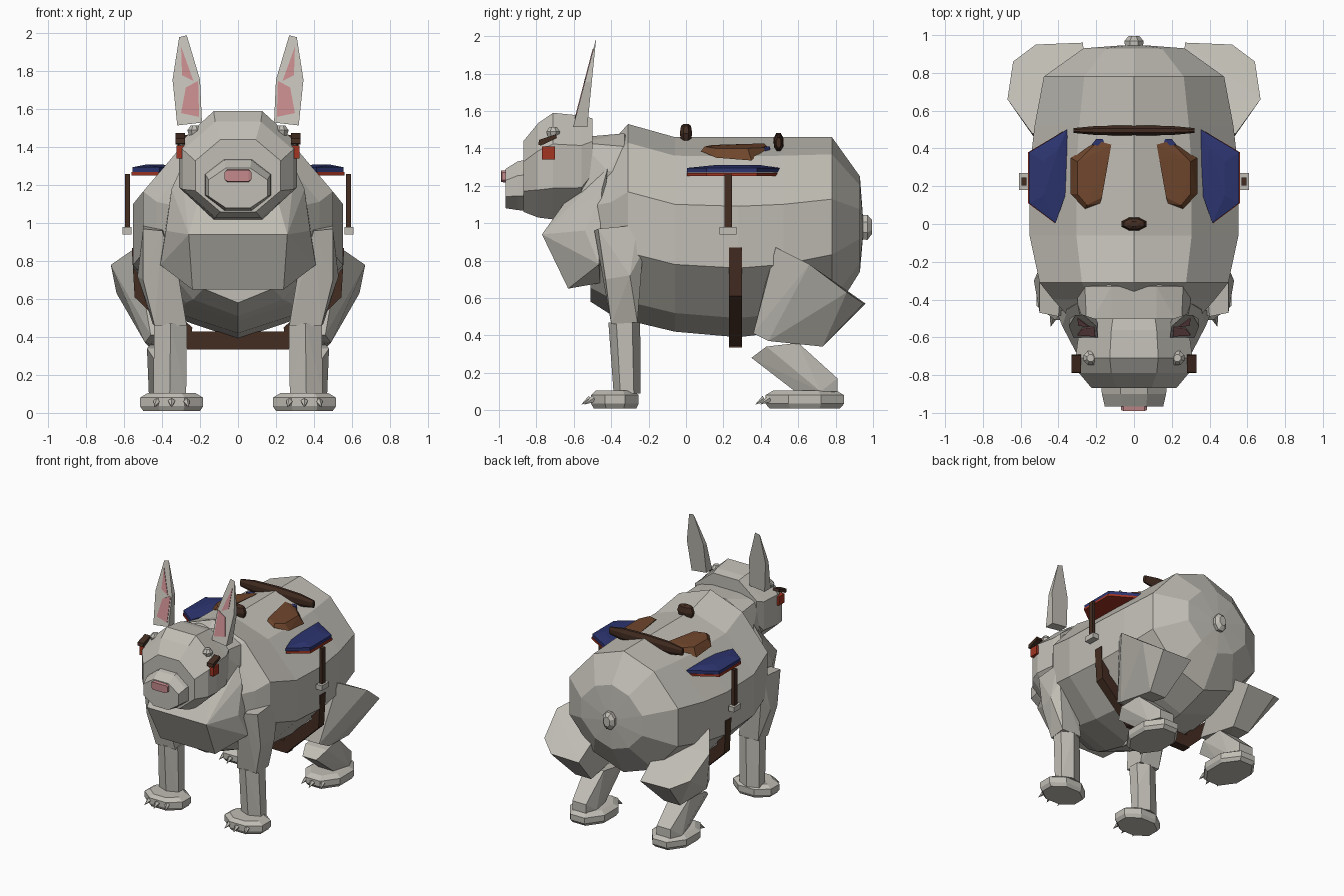
import bpy, bmesh
from math import sin, cos, pi, radians
from mathutils import Vector

default_cube = bpy.data.objects.get("Cube")
if default_cube:
    bpy.data.objects.remove(default_cube, do_unlink=True)


def material(name, red, green, blue):
    mat = bpy.data.materials.new(name)
    mat.use_nodes = True
    mat.diffuse_color = (red, green, blue, 1)
    mat.node_tree.nodes["Principled BSDF"].inputs["Base Color"].default_value = (red, green, blue, 1)
    return mat


hide = material("warm grey hide", .53, .51, .46)
pink = material("pink skin", .55, .25, .26)
blue = material("blue cloth", .026, .035, .16)
red = material("red trim", .36, .035, .016)
tan = material("saddle brown", .16, .062, .026)
leather = material("dark leather", .056, .026, .016)


def finish(name, bm, mat):
    bmesh.ops.recalc_face_normals(bm, faces=bm.faces)
    mesh = bpy.data.meshes.new(name)
    bm.to_mesh(mesh)
    bm.free()
    mesh.materials.append(mat)
    part = bpy.data.objects.new(name, mesh)
    bpy.context.scene.collection.objects.link(part)


def hull(name, mat, points):
    """Faceted solid wrapped around a few corner points."""
    bm = bmesh.new()
    for point in points:
        bm.verts.new(point)
    result = bmesh.ops.convex_hull(bm, input=bm.verts)
    loose = {item for item in result["geom_interior"] + result["geom_unused"]
             if isinstance(item, bmesh.types.BMVert)}
    bmesh.ops.delete(bm, geom=list(loose), context="VERTS")
    bmesh.ops.dissolve_limit(bm, angle_limit=radians(2), verts=bm.verts, edges=bm.edges)
    finish(name, bm, mat)


def pair(name, mat, points):
    """The same solid on the left (+x) and the right."""
    for label, side in (("left", 1), ("right", -1)):
        hull(label + "_" + name, mat, [(side * x, y, z) for x, y, z in points])


def both(points):
    return [(side * x, y, z) for x, y, z in points for side in (1, -1)]


def box(x0, x1, y0, y1, z0, z1):
    return [(x, y, z) for x in (x0, x1) for y in (y0, y1) for z in (z0, z1)]


def disc(x, y, z, rx, ry, sides=8):
    return [(x + rx * cos(2 * pi * (i + .5) / sides), y + ry * sin(2 * pi * (i + .5) / sides), z)
            for i in range(sides)]


def slab(outline, z0, z1):
    return [(x, y, z) for x, y in outline for z in (z0, z1)]


def loft(name, mat, sides, turn, rings, pinch=0):
    """Skin rings given as (y, low z, high z, half width); pinch narrows top and bottom."""
    bm = bmesh.new()
    loops = []
    for y, low, high, half in rings:
        mid, tall = (low + high) / 2, (high - low) / 2
        loop = []
        for i in range(sides):
            c, s = cos(turn + 2 * pi * i / sides), sin(turn + 2 * pi * i / sides)
            loop.append(bm.verts.new((half * c * (1 - pinch * abs(s)), y, mid + tall * s)))
        loops.append(loop)
    for a, b in zip(loops, loops[1:]):
        for i in range(sides):
            j = (i + 1) % sides
            bm.faces.new((a[i], a[j], b[j], b[i]))
    bm.faces.new(loops[0])
    bm.faces.new(loops[-1])
    finish(name, bm, mat)


def spike(name, mat, base, tip, radius):
    """Small cone from base to tip."""
    base, tip = Vector(base), Vector(tip)
    bm = bmesh.new()
    bmesh.ops.create_cone(bm, cap_ends=True, segments=5, radius1=radius, radius2=0,
                          depth=(tip - base).length)
    turn = (tip - base).to_track_quat("Z", "Y").to_matrix().to_4x4()
    bmesh.ops.transform(bm, matrix=turn, verts=bm.verts)
    bmesh.ops.translate(bm, vec=(base + tip) / 2, verts=bm.verts)
    finish(name, bm, mat)


# Barrel body with a raised ridge over the shoulders
loft("body", hide, 10, pi / 2, [
    (-.51, .58, 1.36, .37), (-.4, .51, 1.43, .48), (-.31, .48, 1.53, .56),
    (-.06, .42, 1.46, .62), (.28, .39, 1.46, .62), (.52, .42, 1.46, .59),
    (.78, .5, 1.46, .535), (.93, .74, 1.25, .3), (.945, .91, 1.05, .08)], .2)

# Neck and hanging chest
hull("neck", hide, both([
    (.12, -.33, 1.48), (.26, -.33, 1.41), (.12, -.56, 1.46), (.25, -.56, 1.43),
    (.3, -.42, 1.28), (.3, -.2, 1.25), (.27, -.56, 1.15)]))
hull("chest", hide, both([
    (.26, -.77, .94), (.41, -.465, .78), (.24, -.63, .65), (.2, -.62, 1.15),
    (.35, -.45, 1.18), (.3, -.42, 1.29), (.25, -.46, .68), (.38, -.54, .96)]))

# Head, snout, nose
octant = pi / 8
wide = 1 / cos(octant)


def octagonal(rings):
    return [(y, (lo + hi) / 2 - (hi - lo) / 2 * wide, (lo + hi) / 2 + (hi - lo) / 2 * wide, w * wide)
            for y, lo, hi, w in rings]


loft("head", hide, 8, octant, octagonal([
    (-.5, 1.14, 1.56, .27), (-.56, 1.03, 1.575, .29), (-.71, 1.02, 1.59, .31),
    (-.79, 1.03, 1.535, .29), (-.868, 1.06, 1.44, .225)]))
loft("snout", hide, 8, octant, octagonal([
    (-.8, 1.06, 1.35, .18), (-.9, 1.07, 1.33, .17), (-.965, 1.08, 1.29, .155)]))
hull("nose", pink, both([
    (.07, -.95, 1.23), (.07, -.95, 1.27), (.055, -.95, 1.285), (.055, -.95, 1.215),
    (.07, -.985, 1.23), (.07, -.985, 1.27), (.055, -.99, 1.28), (.055, -.99, 1.22)]))


# Ears lean back and thin out towards the tip
def on_ear(outline, slope, shift=0):
    return [(x, -.48 - slope * (1.99 - z) + shift, z) for x, z in outline]


ear = [(.19, 1.53), (.32, 1.515), (.345, 1.755), (.31, 1.98), (.27, 1.99), (.2, 1.755)]
pair("ear", hide, on_ear(ear, .26) + on_ear(ear, .1))
for part, patch in (("lower", [(.205, 1.56), (.3, 1.58), (.275, 1.715), (.21, 1.75)]),
                    ("upper", [(.235, 1.75), (.3, 1.93), (.295, 1.78)])):
    pair("ear_inside_" + part, pink, on_ear(patch, .26, -.004) + on_ear(patch, .26, .004))

# Eyes, brow bars and cheek tags
pair("eye", hide, disc(.23, -.71, 1.46, .03, .03) + disc(.23, -.71, 1.49, .04, .04)
     + disc(.23, -.71, 1.515, .02, .02))
pair("brow_bar", leather, [(x, y, z) for x in (.28, .33) for y, z in (
    (-.79, 1.42), (-.785, 1.445), (-.695, 1.475), (-.69, 1.455), (-.775, 1.415))])
pair("cheek_tag", red, box(.27, .325, -.77, -.7, 1.34, 1.41))

# Front legs
pair("front_upper_leg", hide, [
    (.4, -.49, .96), (.5, -.47, .97), (.5, -.26, .99), (.38, -.25, .98),
    (.31, -.44, .7), (.5, -.43, .7), (.53, -.3, .72), (.5, -.23, .85), (.32, -.25, .72),
    (.27, -.4, .46), (.44, -.4, .46), (.45, -.26, .47), (.28, -.26, .47)])
pair("front_lower_leg", hide, disc(.355, -.33, .47, .1, .085, 6) + disc(.35, -.315, .27, .09, .068, 6)
     + disc(.36, -.315, .09, .1, .072, 6))

# Hind legs: flared thigh, slanted shank
pair("thigh", hide, [
    (.42, .47, .87), (.54, .48, .87), (.67, .66, .78), (.64, .86, .63), (.52, .95, .57),
    (.27, .96, .57), (.25, .65, .78), (.46, .36, .41), (.32, .36, .41), (.49, .44, .37),
    (.46, .73, .34), (.32, .73, .34)])
pair("shank", hide, [
    (.32, .35, .28), (.44, .35, .28), (.48, .43, .34), (.29, .43, .34), (.46, .6, .36),
    (.3, .6, .36), (.3, .61, .08), (.43, .61, .08), (.47, .72, .1), (.28, .72, .1),
    (.43, .81, .1), (.31, .81, .1), (.43, .81, .17), (.31, .81, .17)])


# Paws with claws
def paw(name, x, y, rx, ry):
    pair(name, hide, disc(x, y, .01, rx * .95, ry * .95) + disc(x, y, .035, rx * 1.06, ry * 1.06)
         + disc(x, y, .08, rx * 1.06, ry * 1.06) + disc(x, y, .105, rx * .8, ry * .85))
    for side in (1, -1):
        for step in (-1, 0, 1):
            start = (side * x + step * rx * .45, y - ry * (1 - .12 * step * step), .06)
            spike(name + "_claw", hide, start, (start[0] + step * .015, start[1] - .05, .03), .02)


paw("front_paw", .35, -.38, .17, .13)
paw("hind_paw", .36, .635, .155, .215)

# Stub tail
loft("tail", hide, 8, octant, [(.93, .91, 1.05, .05), (.97, .905, 1.05, .055), (.995, .94, 1.02, .03)])

# Girth strap under the belly
hull("girth_strap", leather, both([(.27, y, z) for y in (.23, .3) for z in (.335, .43)]))
pair("girth_strap_slope", leather, [(x, y, z) for y in (.23, .3) for x, z in (
    (.26, .335), (.545, .61), (.48, .66), (.24, .45))])
pair("girth_strap_side", leather, [(x, y, z) for y in (.23, .3) for x, z in (
    (.545, .61), (.56, .87), (.5, .87), (.48, .62))])

# Side cloths with red lining, stirrup straps and buckles
cloth = [(.355, .5), (.555, .38), (.555, .11), (.415, .005), (.34, .22)]
pair("side_cloth", blue, slab(cloth, 1.27, 1.295) + [(.4, .4, 1.31), (.48, .33, 1.31), (.48, .15, 1.31)])
pair("cloth_lining", red, slab([(x * 1.01, y) for x, y in cloth], 1.252, 1.269))
pair("stirrup_strap", leather, box(.57, .595, .205, .245, .97, 1.26))
pair("stirrup_buckle", hide, box(.56, .61, .18, .27, .94, .98))

# Seat pads and their blue underlay tips
pair("seat_pad", tan, [
    (.135, .37, 1.425), (.19, .38, 1.415), (.3, .33, 1.4), (.3, .16, 1.4), (.25, .1, 1.41),
    (.17, .14, 1.418), (.12, .42, 1.425), (.19, .44, 1.405), (.335, .35, 1.335), (.335, .16, 1.35),
    (.26, .08, 1.385), (.18, .11, 1.405)])
pair("seat_underlay", blue, slab([(.15, .41), (.165, .45), (.2, .45), (.225, .42)], 1.385, 1.41))

# Pommel knob and cantle bar
hull("pommel", leather, [(x, y, z) for z, grow in ((1.44, .8), (1.48, 1), (1.52, .8), (1.53, .4))
                         for x, y, _ in disc(0, 0, 0, .073 * grow, .036 * grow)])
hull("cantle_bar", leather, [(x, .495 + depth * cos(octant + pi * i / 4), 1.43 + tall * sin(octant + pi * i / 4))
                             for x, depth, tall in ((-.32, .014, .03), (-.2, .026, .05), (0, .03, .057),
                                                    (.2, .026, .05), (.32, .014, .03))
                             for i in range(8)])
